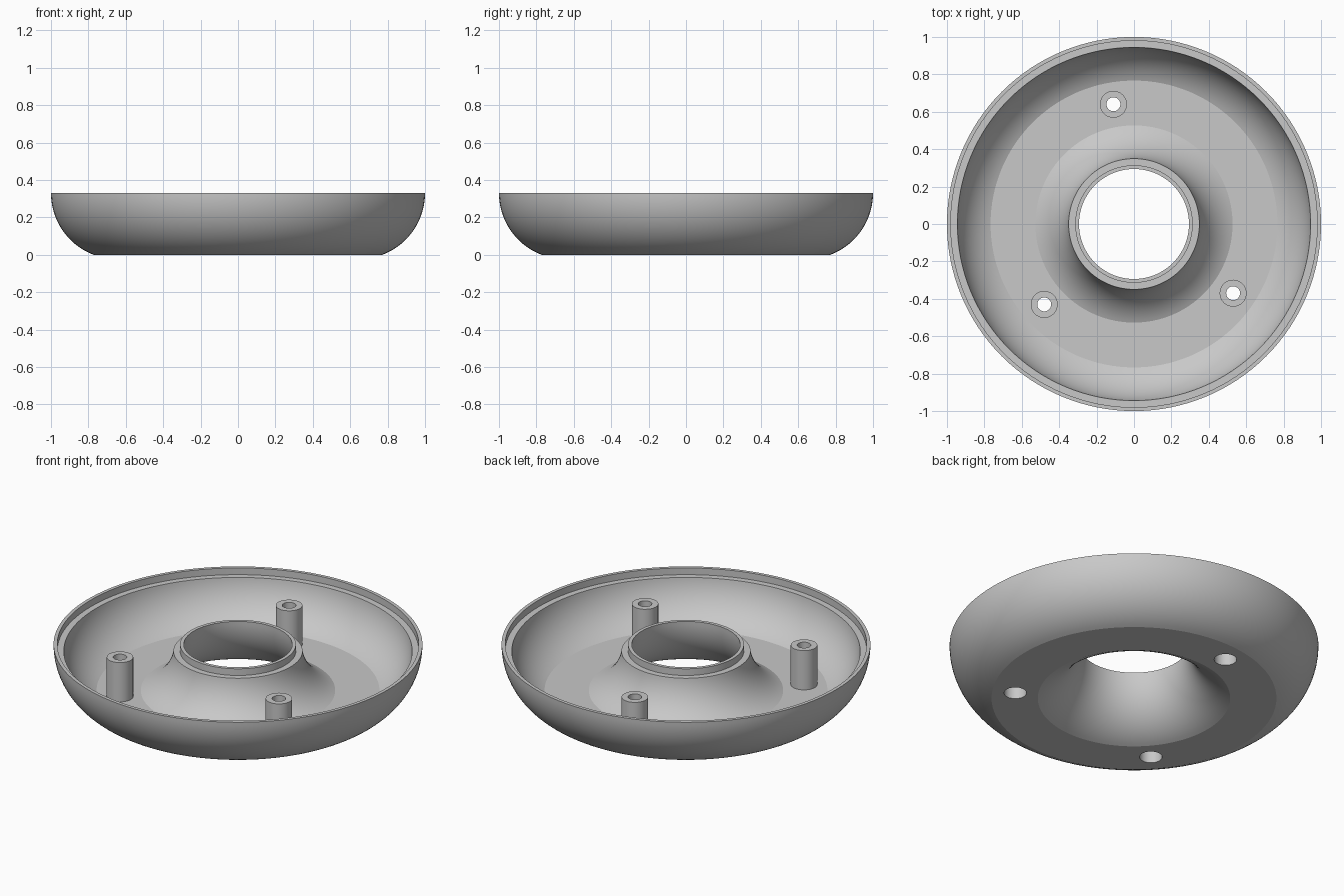
import bpy
import bmesh
from math import asin, cos, pi, radians, sin
from mathutils import Matrix, Vector

cube = bpy.data.objects.get("Cube")
if cube:
    bpy.data.objects.remove(cube, do_unlink=True)

HEIGHT = 0.33         # rim height, also the centre of the round section
RING = 0.647          # radius of the ring the section runs along
OUTER, INNER = 0.353, 0.30
FLOOR, LEDGE = 0.055, 0.29
LIP = 0.333           # half width between the two thin lips

grey = bpy.data.materials.new("plain grey")
grey.use_nodes = True
colour = (0.58, 0.58, 0.58, 1)
grey.diffuse_color = colour
grey.node_tree.nodes["Principled BSDF"].inputs["Base Color"].default_value = colour


def lathe(name, profile, segments, location=(0, 0, 0)):
    """Revolve a closed (radius, height) profile around z."""
    bm = bmesh.new()
    rings = []
    for i in range(segments):
        turn = Matrix.Rotation(2 * pi * i / segments, 3, "Z")
        rings.append([bm.verts.new(turn @ Vector((r, 0, z))) for r, z in profile])
    for i, ring in enumerate(rings):
        following = rings[(i + 1) % segments]
        for j in range(len(profile)):
            k = (j + 1) % len(profile)
            bm.faces.new((ring[j], following[j], following[k], ring[k]))
    bmesh.ops.recalc_face_normals(bm, faces=bm.faces)
    mesh = bpy.data.meshes.new(name)
    bm.to_mesh(mesh)
    bm.free()
    mesh.materials.append(grey)
    obj = bpy.data.objects.new(name, mesh)
    obj.location = location
    bpy.context.collection.objects.link(obj)
    return obj


def activate(obj):
    bpy.ops.object.select_all(action="DESELECT")
    obj.select_set(True)
    bpy.context.view_layer.objects.active = obj


def smooth(obj):
    activate(obj)
    bpy.ops.object.shade_smooth_by_angle(angle=radians(15))


def arc(radius, top, bottom, steps=20):
    """Round wall from height top to height bottom, as offsets from the ring."""
    a, b = asin((HEIGHT - top) / radius), asin((HEIGHT - bottom) / radius)
    angles = [a + (b - a) * i / steps for i in range(steps + 1)]
    return [(radius * cos(t), HEIGHT - radius * sin(t)) for t in angles]


# Half of the trough section, from the inner floor over the lip to the underside
half = arc(INNER, LEDGE, FLOOR)[::-1]
half += [(LIP, LEDGE), (LIP, HEIGHT)]
half += arc(OUTER, HEIGHT, 0)
section = [(RING + x, z) for x, z in half]
section += [(RING - x, z) for x, z in reversed(half)]
shell = lathe("ring_shell", section, 128)

# Three hollow screw posts, each with a wide bore below and a narrow one on top
POST, WIDE, NARROW, SHELF = 0.072, 0.061, 0.037, 0.24
post_profile = [(WIDE, 0), (POST, 0), (POST, LEDGE), (NARROW, LEDGE),
                (NARROW, SHELF), (WIDE, SHELF)]
spots = [(-0.11, 0.64), (-0.48, -0.43), (0.53, -0.37)]

for number, (x, y) in enumerate(spots, 1):
    # Opening through the floor for the post
    bpy.ops.mesh.primitive_cylinder_add(vertices=40, radius=POST - 0.0005,
                                        depth=0.3, location=(x, y, 0))
    cutter = bpy.context.object
    cutter.name = "floor_hole_cutter"
    cutter.hide_render = True
    cut = shell.modifiers.new("floor hole", "BOOLEAN")
    cut.operation = "DIFFERENCE"
    cut.solver = "EXACT"
    cut.object = cutter
    activate(shell)
    bpy.ops.object.modifier_apply(modifier=cut.name)
    bpy.data.objects.remove(cutter, do_unlink=True)

    smooth(lathe(f"screw_post_{number}", post_profile, 40, (x, y, 0)))

smooth(shell)
